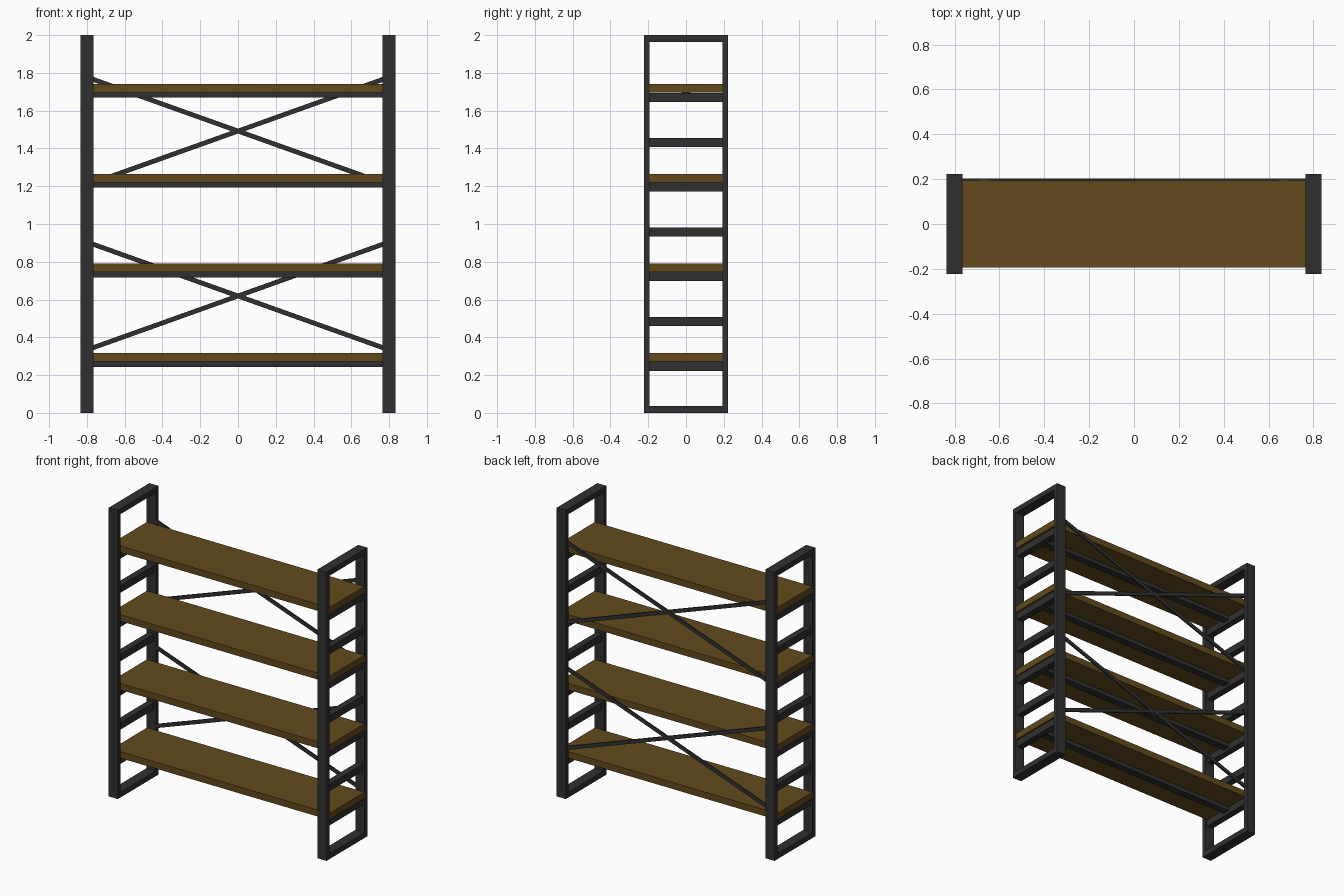
import bpy
import math

if "Cube" in bpy.data.objects:
    bpy.data.objects.remove(bpy.data.objects["Cube"])


def material(name, color):
    m = bpy.data.materials.new(name)
    m.diffuse_color = (*color, 1)
    m.use_nodes = True
    m.node_tree.nodes["Principled BSDF"].inputs["Base Color"].default_value = m.diffuse_color
    return m


METAL = material("dark_metal", (0.03, 0.03, 0.03))
WOOD = material("brown_wood", (0.125, 0.068, 0.012))


def box(name, center, size, mat, tilt=0.0):
    bpy.ops.mesh.primitive_cube_add(size=1, location=center)
    ob = bpy.context.object
    ob.name = name
    for v in ob.data.vertices:
        v.co = [c * s for c, s in zip(v.co, size)]
    ob.rotation_euler.y = tilt
    ob.data.materials.append(mat)
    return ob


FX, FW = 0.80, 0.07        # side frame centre and width
OUT, INN = 0.223, 0.193    # outer and inner half depth of the frame

for sx, side in ((-1, "left"), (1, "right")):
    # upright posts
    for sy, end in ((-1, "front"), (1, "back")):
        box(f"{side}_{end}_post", (sx * FX, sy * (OUT + INN) / 2, 1),
            (FW, OUT - INN, 2), METAL)
    # closing rails at the foot and the top
    for z, end in ((0.0185, "bottom"), (1.9815, "top")):
        box(f"{side}_{end}_rail", (sx * FX, 0, z), (FW, 2 * INN, 0.037), METAL)
    # ladder rungs
    for i in range(7):
        box(f"{side}_rung_{i + 1}", (sx * FX, 0, 0.247 + i * 0.237),
            (0.045, 2 * INN, 0.048), METAL)

# shelf boards with a support bar under the middle of each
for i, z in enumerate((0.272, 0.745, 1.221, 1.697)):
    box(f"shelf_board_{i + 1}", (0, 0, z + 0.0225),
        (2 * FX + FW - 0.002, 2 * INN, 0.045), WOOD)
    box(f"shelf_support_{i + 1}", (0, 0, z - 0.014), (2 * FX, 0.05, 0.028), METAL)

# crossed flat braces on the back
angle = math.atan(0.357)
length = 2 * 0.785 / math.cos(angle)
for z, level in ((0.619, "lower"), (1.492, "upper")):
    for s in (-1, 1):
        box(f"{level}_brace_{'rising' if s < 0 else 'falling'}",
            (0, INN + 0.005, z), (length, 0.01, 0.025), METAL, s * angle)
